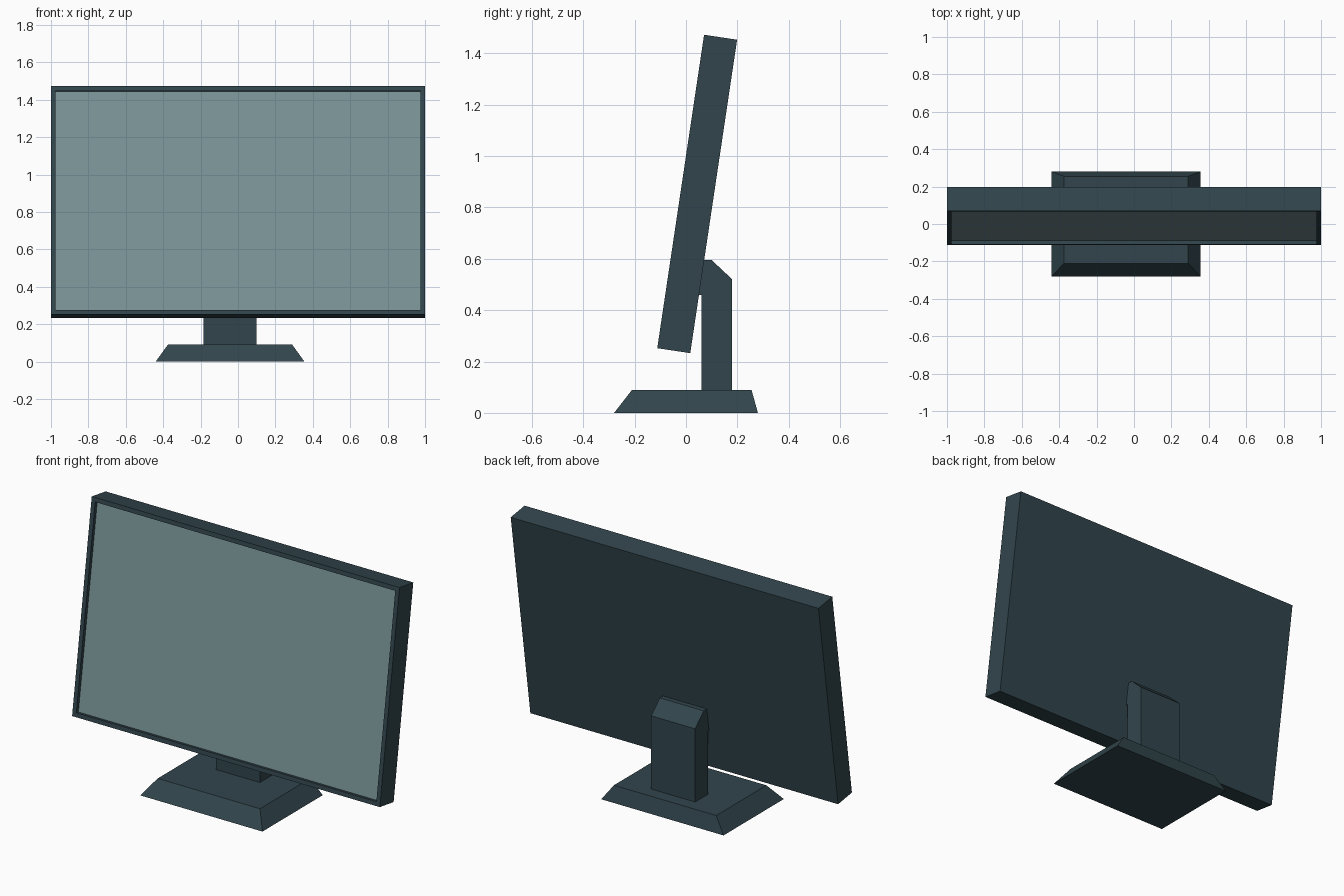
import bpy
import bmesh
import math
from mathutils import Matrix

cube = bpy.data.objects.get("Cube")
if cube:
    bpy.data.objects.remove(cube, do_unlink=True)


def make_material(name, color):
    mat = bpy.data.materials.new(name)
    mat.use_nodes = True
    mat.diffuse_color = color
    mat.node_tree.nodes["Principled BSDF"].inputs["Base Color"].default_value = color
    return mat


casing = make_material("dark slate", (0.031, 0.060, 0.073, 1))
glass = make_material("grey screen", (0.195, 0.298, 0.312, 1))


def finish(bm, name, *materials):
    bmesh.ops.recalc_face_normals(bm, faces=bm.faces)
    mesh = bpy.data.meshes.new(name)
    bm.to_mesh(mesh)
    bm.free()
    for mat in materials:
        mesh.materials.append(mat)
    obj = bpy.data.objects.new(name, mesh)
    bpy.context.collection.objects.link(obj)
    return obj


def box(x0, x1, y0, y1, z0, z1):
    bm = bmesh.new()
    bmesh.ops.create_cube(bm, size=1)
    for v in bm.verts:
        v.co = (x1 if v.co.x > 0 else x0, y1 if v.co.y > 0 else y0,
                z1 if v.co.z > 0 else z0)
    return bm


# Foot: a slab tapering to a smaller top, steeper at the back
bm = box(-0.44, 0.355, -0.28, 0.28, 0, 0.09)
for v in bm.verts:
    if v.co.z > 0.05:
        v.co.x += 0.065 if v.co.x < 0 else -0.065
        v.co.y += 0.07 if v.co.y < 0 else -0.025
finish(bm, "foot", casing)

# Neck: side profile extruded across, with a hook into the back panel
profile = [(0.06, 0.09), (0.18, 0.09), (0.18, 0.52), (0.10, 0.595),
           (0.03, 0.595), (0.03, 0.46), (0.06, 0.46)]
bm = bmesh.new()
side = bm.faces.new([bm.verts.new((-0.185, y, z)) for y, z in profile])
extruded = bmesh.ops.extrude_face_region(bm, geom=[side], use_keep_orig=True)
for item in extruded["geom"]:
    if isinstance(item, bmesh.types.BMVert):
        item.co.x = 0.10
finish(bm, "neck", casing)

# Monitor: box with a bezel inset and a recessed screen, leaning back
half_height = 0.617
bm = box(-1, 1, -0.065, 0.065, -half_height, half_height)
bm.normal_update()
front = min(bm.faces, key=lambda f: f.normal.y)
bmesh.ops.inset_region(bm, faces=[front], thickness=0.035)
bmesh.ops.inset_region(bm, faces=[front], thickness=0)
for v in front.verts:
    v.co.y += 0.02
front.material_index = 1
lean = Matrix.Translation((0, 0.0435, 0.8525)) @ Matrix.Rotation(math.radians(-8.5), 4, "X")
bm.transform(lean)
finish(bm, "monitor", casing, glass)
